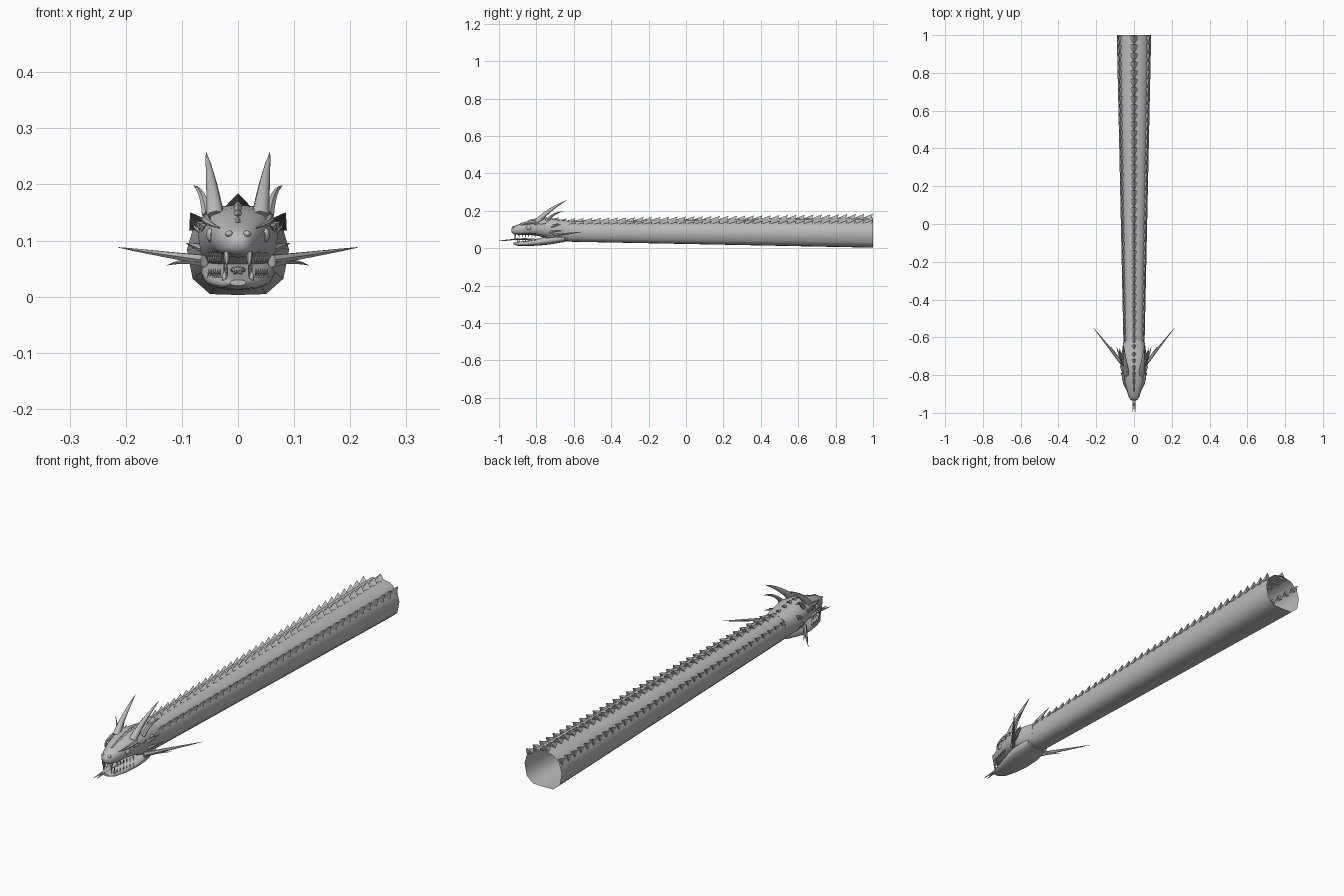
import bpy, bmesh, math
from mathutils import Vector, Matrix

if "Cube" in bpy.data.objects:
    bpy.data.objects.remove(bpy.data.objects["Cube"])

grey = bpy.data.materials.new("scale grey")
grey.diffuse_color = (0.5, 0.5, 0.5, 1)
grey.use_nodes = True
grey.node_tree.nodes["Principled BSDF"].inputs["Base Color"].default_value = grey.diffuse_color


def finish(bm, name, angle=50):
    bmesh.ops.recalc_face_normals(bm, faces=bm.faces)
    me = bpy.data.meshes.new(name)
    bm.to_mesh(me)
    bm.free()
    me.materials.append(grey)
    ob = bpy.data.objects.new(name, me)
    bpy.context.collection.objects.link(ob)
    bpy.ops.object.select_all(action='DESELECT')
    bpy.context.view_layer.objects.active = ob
    ob.select_set(True)
    bpy.ops.object.shade_smooth_by_angle(angle=math.radians(angle))
    return ob


def skin(bm, rings, caps=True):
    """Join rings of points into a tube."""
    rows = [[bm.verts.new(p) for p in r] for r in rings]
    n = len(rows[0])
    for a, b in zip(rows, rows[1:]):
        for i in range(n):
            j = (i + 1) % n
            bm.faces.new((a[i], a[j], b[j], b[i]))
    if caps:
        bm.faces.new(rows[0])
        bm.faces.new(rows[-1][::-1])


def spike(bm, a, b, c, r, sides=6, steps=6):
    """Tapered horn along a curve a-b-c, ending in a point."""
    a, b, c = Vector(a), Vector(b), Vector(c)
    rings = []
    for k in range(steps + 1):
        t = k / steps
        p = a * (1 - t) ** 2 + b * 2 * t * (1 - t) + c * t * t
        d = ((b - a) * (1 - t) + (c - b) * t).normalized()
        u = d.cross(Vector((0, 0, 1))).normalized()
        v = d.cross(u)
        rad = r * (1 - t) ** 0.8 + 0.0004
        rings.append([p + (u * math.cos(q) + v * math.sin(q)) * rad
                      for q in (2 * math.pi * i / sides for i in range(sides))])
    skin(bm, rings)


def pair(bm, a, b, c, r, **kw):
    for s in (1, -1):
        spike(bm, *[(s * p[0], p[1], p[2]) for p in (a, b, c)], r, **kw)


def loft(bm, sections, sides=16, power=0.8):
    """Rounded sections given as y, half width, bottom, top."""
    def bend(v):
        return math.copysign(abs(v) ** power, v)
    rings = []
    for y, w, lo, hi in sections:
        rings.append([Vector((w * bend(math.cos(q)), y,
                              (lo + hi) / 2 + (hi - lo) / 2 * bend(math.sin(q))))
                      for q in (2 * math.pi * i / sides for i in range(sides))])
    skin(bm, rings)


# Body: open, widening tube
half = [(0, 1), (.5, .95), (.86, .78), (1, .5), (.89, .18), (.55, .01)]
profile = half + [(0, 0)] + [(-x, z) for x, z in half[:0:-1]]
Y0, Y1 = -0.63, 1.0


def body_point(x, z, y):
    t = (y - Y0) / (Y1 - Y0)
    w, lo, hi = .056 + .035 * t, .035 - .032 * t, .147 + .017 * t
    return Vector((x * w, y, lo + (hi - lo) * z))


bm = bmesh.new()
skin(bm, [[body_point(x, z, Y0 + (Y1 - Y0) * k / 12) for x, z in profile]
          for k in range(13)], caps=False)
finish(bm, "body")


# Back scales: overlapping wedges rising towards the rear
def scale(bm, p, n, length, w, h):
    t = Vector((n.z, 0, -n.x))
    y = Vector((0, length, 0))
    front = bm.verts.new(p - y * .55 - n * .001)
    left = bm.verts.new(p - t * w + y * .3 - n * h * .35)
    right = bm.verts.new(p + t * w + y * .3 - n * h * .35)
    tip = bm.verts.new(p + n * h + y * .5)
    for f in ((front, left, tip), (front, tip, right), (left, right, tip),
              (front, right, left)):
        bm.faces.new(f)


rows = {"ridge_scales": [(0, 1, 0, 1)],
        "side_scales": [(.84, .8, .45, .9), (-.84, .8, -.45, .9)]}
for name, places in rows.items():
    bm = bmesh.new()
    for k in range(36):
        y = -0.615 + k * 0.0454
        g = 0.65 + 0.35 * k / 35
        for x, z, nx, nz in places:
            wide = .027 if x == 0 else .016
            scale(bm, body_point(x, z, y), Vector((nx, 0, nz)).normalized(),
                  .05, wide * g, .021 * g)
    finish(bm, name, 25)

# Skull with upper snout
bm = bmesh.new()
loft(bm, [(-.934, .012, .086, .106), (-.92, .026, .074, .119), (-.88, .04, .070, .132),
          (-.84, .052, .072, .146), (-.79, .062, .066, .158), (-.74, .071, .050, .164),
          (-.69, .066, .038, .155), (-.62, .056, .035, .147)])
finish(bm, "skull")

# Lower jaw
bm = bmesh.new()
loft(bm, [(-.922, .014, .020, .030), (-.90, .030, .013, .034), (-.85, .046, .012, .040),
          (-.79, .060, .014, .052), (-.73, .066, .020, .066), (-.65, .054, .033, .075)])
finish(bm, "lower_jaw")

# Eyes and nostrils
for name, c, r in (("eyes", (.049, -.84, .110), (.008, .015, .013)),
                   ("nostrils", (.016, -.922, .112), (.007, .009, .006))):
    bm = bmesh.new()
    for s in (1, -1):
        m = Matrix.Translation((s * c[0], c[1], c[2])) @ Matrix.Diagonal((*r, 1))
        bmesh.ops.create_uvsphere(bm, u_segments=10, v_segments=6, radius=1, matrix=m)
    finish(bm, name)

# Brow ridges
bm = bmesh.new()
pair(bm, (.056, -.79, .138), (.060, -.85, .134), (.032, -.885, .122), .009)
finish(bm, "brow_ridges")

# Large horns and smaller rear horns
bm = bmesh.new()
pair(bm, (.040, -.795, .142), (.046, -.74, .205), (.057, -.635, .258), .016, sides=8)
finish(bm, "large_horns")
bm = bmesh.new()
pair(bm, (.054, -.745, .145), (.062, -.71, .190), (.079, -.655, .198), .010)
finish(bm, "rear_horns")

# Cheek spines
bm = bmesh.new()
pair(bm, (.060, -.745, .066), (.130, -.655, .075), (.214, -.55, .088), .009)
pair(bm, (.060, -.745, .060), (.090, -.70, .068), (.126, -.645, .056), .008)
pair(bm, (.060, -.73, .085), (.078, -.70, .092), (.092, -.65, .095), .008)
pair(bm, (.058, -.73, .112), (.074, -.70, .120), (.080, -.665, .128), .007)
finish(bm, "cheek_spines")

# Small head scales
bm = bmesh.new()
for y, z in ((-.87, .134), (-.835, .147), (-.80, .156), (-.765, .161), (-.73, .162),
             (-.695, .156), (-.655, .150)):
    scale(bm, Vector((0, y, z)), Vector((0, 0, 1)), .034, .012, .010)
for s in (1, -1):
    for x, y, z in ((.062, -.80, .125), (.067, -.765, .128), (.064, -.70, .125)):
        scale(bm, Vector((s * x, y, z)), Vector((s * .8, 0, .6)), .032, .010, .011)
finish(bm, "head_scales", 25)

# Teeth: fangs plus small rows on both jaws
bm = bmesh.new()
pair(bm, (.020, -.912, .080), (.021, -.916, .055), (.019, -.911, .034), .006, steps=3)
pair(bm, (.024, -.898, .028), (.025, -.902, .045), (.024, -.898, .062), .004, steps=3)
for k in range(6):
    y, x = -.892 + .017 * k, .032 + .004 * k
    pair(bm, (x, y, .078), (x, y - .001, .068), (x, y + .001, .058), .004, sides=4, steps=2)
    pair(bm, (x, y, .034), (x, y - .001, .042), (x, y + .001, .050), .003, sides=4, steps=2)
finish(bm, "teeth")

# Forked tongue
bm = bmesh.new()
loft(bm, [(-.80, .014, .040, .050), (-.86, .013, .045, .054), (-.91, .011, .045, .052),
          (-.95, .008, .041, .047)], sides=8)
pair(bm, (.004, -.945, .044), (.004, -.97, .042), (.008, -1.0, .040), .004)
finish(bm, "tongue")
